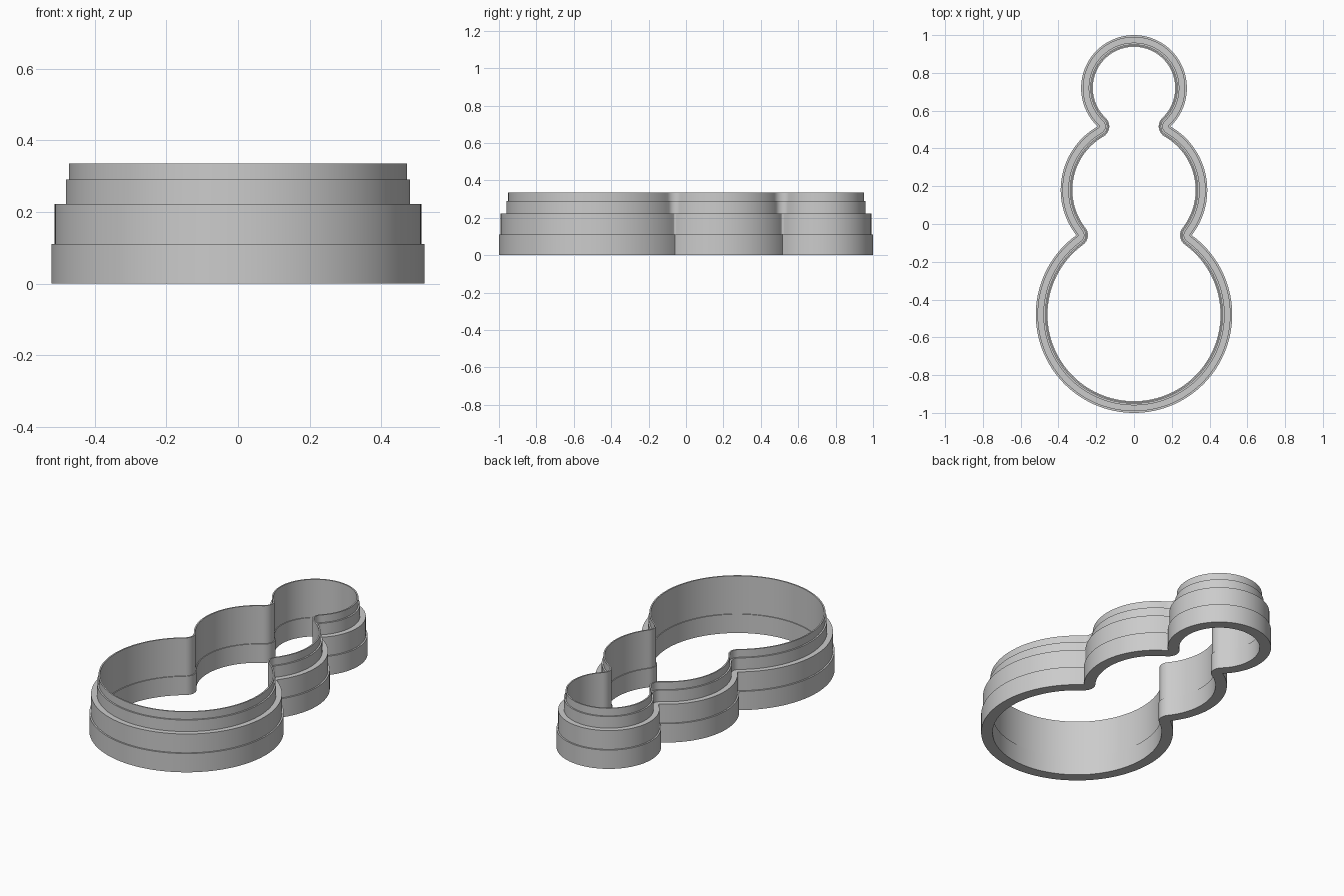
import bpy
import bmesh
import math
from mathutils import Vector

cube = bpy.data.objects.get("Cube")
if cube:
    bpy.data.objects.remove(cube, do_unlink=True)

# Three stacked round lobes: centre y, radius
LOBES = [(-0.48, 0.52), (0.18, 0.388), (0.72, 0.28)]
ARC_STEPS, FAN_STEPS = 48, 10

# Wall cross-section: inward offset from the outline, height
SECTION = [(0, 0), (0, 0.111), (0.009, 0.111), (0.009, 0.222),
           (0.040, 0.222), (0.040, 0.29), (0.049, 0.29), (0.049, 0.335),
           (0.057, 0.335), (0.057, 0.111), (0.062, 0.111), (0.062, 0)]


def neck(lower, upper):
    """Point on the +x side where two lobes meet."""
    (y1, r1), (y2, r2) = lower, upper
    gap = y2 - y1
    along = (gap * gap + r1 * r1 - r2 * r2) / (2 * gap)
    return Vector((math.sqrt(r1 * r1 - along * along), y1 + along))


def angle_from(centre_y, point):
    return math.atan2(point.y - centre_y, point.x)


def half_outline():
    """Outline points with inward normals, from the bottom to the top."""
    necks = [neck(a, b) for a, b in zip(LOBES, LOBES[1:])]
    samples = []
    for i, (cy, r) in enumerate(LOBES):
        start = angle_from(cy, necks[i - 1]) if i else -math.pi / 2
        end = angle_from(cy, necks[i]) if i < len(necks) else math.pi / 2
        for k in range(ARC_STEPS + 1):
            a = start + (end - start) * k / ARC_STEPS
            out = Vector((math.cos(a), math.sin(a)))
            samples.append((Vector((0, cy)) + out * r, -out))
        # The normals fan round each neck, which rounds the inner walls
        if i < len(necks):
            p = necks[i]
            n1 = (Vector((0, cy)) - p).normalized()
            n2 = (Vector((0, LOBES[i + 1][0])) - p).normalized()
            for k in range(1, FAN_STEPS):
                samples.append((p, n1.slerp(n2, k / FAN_STEPS)))
    return samples


# Full outline from the half and its mirror
right = half_outline()
flip = Vector((-1, 1))
outline = right + [(p * flip, n * flip) for p, n in reversed(right[1:-1])]

# Sweep the stepped section round the outline
bm = bmesh.new()
rings = []
for offset, z in SECTION:
    rings.append([bm.verts.new((*(p + n * offset), z)) for p, n in outline])
count = len(outline)
for s, ring in enumerate(rings):
    following = rings[(s + 1) % len(rings)]
    for k in range(count):
        m = (k + 1) % count
        bm.faces.new((ring[k], ring[m], following[m], following[k]))
bmesh.ops.remove_doubles(bm, verts=bm.verts, dist=0.00001)
bmesh.ops.recalc_face_normals(bm, faces=bm.faces)

mesh = bpy.data.meshes.new("cutter_wall")
bm.to_mesh(mesh)
bm.free()
wall = bpy.data.objects.new("cutter_wall", mesh)
bpy.context.collection.objects.link(wall)

# Plain grey material
grey = bpy.data.materials.new("light_grey")
grey.use_nodes = True
colour = (0.6, 0.6, 0.6, 1)
grey.diffuse_color = colour
grey.node_tree.nodes["Principled BSDF"].inputs["Base Color"].default_value = colour
mesh.materials.append(grey)

bpy.ops.object.select_all(action='DESELECT')
wall.select_set(True)
bpy.context.view_layer.objects.active = wall
bpy.ops.object.shade_smooth_by_angle(angle=math.radians(30))
